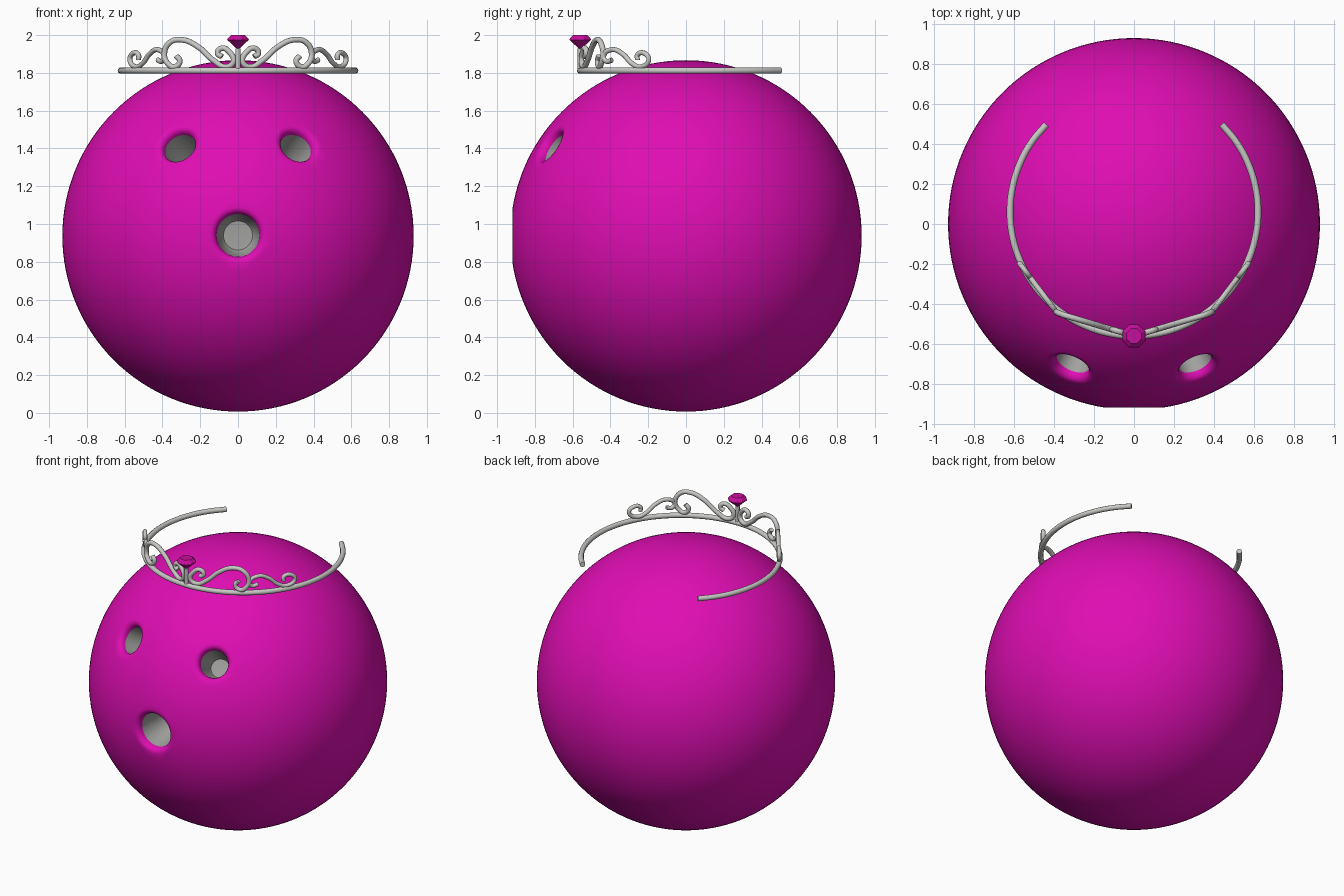
import bpy, bmesh, math
from mathutils import Vector

if "Cube" in bpy.data.objects:
    bpy.data.objects.remove(bpy.data.objects["Cube"])


def material(name, rgb):
    m = bpy.data.materials.new(name)
    m.diffuse_color = (*rgb, 1)
    m.use_nodes = True
    m.node_tree.nodes["Principled BSDF"].inputs["Base Color"].default_value = m.diffuse_color
    return m


MAGENTA = material("magenta", (0.74, 0.004, 0.45))
GREY = material("hole grey", (0.36, 0.36, 0.35))
SILVER = material("silver", (0.58, 0.58, 0.56))
GEM = material("gem pink", (0.58, 0.004, 0.34))

R, CENTRE = 0.93, Vector((0, 0, 0.937))


def activate(ob):
    bpy.ops.object.select_all(action='DESELECT')
    ob.select_set(True)
    bpy.context.view_layer.objects.active = ob


def lathe(name, profile, sides, mats, grey_from=None):
    """Spin (radius, height) points round z; bands from grey_from on use slot 1."""
    bm = bmesh.new()
    rings = []
    for r, h in profile:
        n = 1 if r == 0 else sides
        rings.append([bm.verts.new((r * math.cos(2 * math.pi * (i + .5) / sides),
                                    r * math.sin(2 * math.pi * (i + .5) / sides), h))
                      for i in range(n)])
    for k, (a, b) in enumerate(zip(rings, rings[1:])):
        for i in range(sides):
            quad = [a[i % len(a)], a[(i + 1) % len(a)], b[(i + 1) % len(b)], b[i % len(b)]]
            f = bm.faces.new(list(dict.fromkeys(quad)))
            f.material_index = 1 if grey_from is not None and k >= grey_from else 0
    bmesh.ops.recalc_face_normals(bm, faces=bm.faces)
    me = bpy.data.meshes.new(name)
    bm.to_mesh(me)
    bm.free()
    for m in mats:
        me.materials.append(m)
    ob = bpy.data.objects.new(name, me)
    bpy.context.collection.objects.link(ob)
    return ob


# Ball
bpy.ops.mesh.primitive_uv_sphere_add(segments=128, ring_count=64, radius=R, location=CENTRE)
ball = bpy.context.object
ball.name = "ball"
ball.data.materials.append(MAGENTA)
ball.data.materials.append(GREY)

# Finger holes with rounded magenta lips and grey tapered bores
for x, dz, r in ((0, 0.003, 0.113), (-0.32, 0.485, 0.087), (0.32, 0.485, 0.087)):
    w = 0.035
    top = math.sqrt(R * R - (r + w) ** 2)
    profile = [(0, R + .08), (r + w + .03, R + .08), (r + w, top),
               (r + .6 * w, top - .003), (r + .3 * w, top - .011), (r + .1 * w, top - .022),
               (r, top - .04), (r * .8, top - .24), (r * .68, top - .26), (0, top - .265)]
    cutter = lathe("hole_cutter", profile, 48, (MAGENTA, GREY), 6)
    axis = Vector((x, -math.sqrt(R * R - x * x - dz * dz), dz))
    cutter.location = CENTRE
    cutter.rotation_euler = axis.to_track_quat('Z', 'Y').to_euler()
    mod = ball.modifiers.new("hole", 'BOOLEAN')
    mod.operation, mod.solver, mod.object = 'DIFFERENCE', 'EXACT', cutter
    bpy.context.view_layer.update()
    activate(ball)
    bpy.ops.object.modifier_apply(modifier=mod.name)
    bpy.data.objects.remove(cutter)
activate(ball)
bpy.ops.object.shade_smooth_by_angle(angle=math.radians(35))


def tube(name, points, radius):
    """Smooth round wire through the points, as a mesh."""
    cu = bpy.data.curves.new(name, 'CURVE')
    cu.dimensions = '3D'
    cu.bevel_depth, cu.bevel_resolution = radius, 3
    cu.resolution_u, cu.use_fill_caps = 6, True
    sp = cu.splines.new('BEZIER')
    sp.bezier_points.add(len(points) - 1)
    for bp, p in zip(sp.bezier_points, points):
        bp.co = p
        bp.handle_left_type = bp.handle_right_type = 'AUTO'
    cu.materials.append(SILVER)
    ob = bpy.data.objects.new(name, cu)
    bpy.context.collection.objects.link(ob)
    activate(ob)
    bpy.ops.object.convert(target='MESH')
    ob = bpy.context.object
    bpy.ops.object.shade_smooth_by_angle(angle=math.radians(40))
    return ob


# Open tiara band
BAND = 0.62
end = math.radians(45)
band = []
for i in range(25):
    a = end - (math.pi + 2 * end) * i / 24
    band.append((BAND * math.cos(a), 0.06 + BAND * math.sin(a), 1.812))
tube("tiara_band", band, 0.017)


# Scrolls lie in two flat panels on each side
def panel_y(x):
    if x < 0.385:
        return -0.56 + 0.115 * x / 0.385
    return -0.445 + 0.245 * (x - 0.385) / 0.185


LARGE = [(.085, 1.885), (.108, 1.905), (.085, 1.931), (.045, 1.91), (.024, 1.86),
         (.06, 1.832), (.13, 1.866), (.21, 1.937), (.295, 1.975), (.36, 1.962),
         (.39, 1.90), (.372, 1.85), (.335, 1.832), (.308, 1.862), (.328, 1.89)]
SMALL = [(.425, 1.868), (.402, 1.862), (.392, 1.89), (.425, 1.923), (.468, 1.9),
         (.505, 1.85), (.54, 1.832), (.572, 1.868), (.556, 1.903), (.527, 1.895),
         (.527, 1.868)]
for side, s in (("left", -1), ("right", 1)):
    for size, pts, r in (("large", LARGE, .015), ("small", SMALL, .0135)):
        tube(f"{size}_scroll_{side}", [(s * x, panel_y(x), z) for x, z in pts], r)

# Gem post and faceted gem
tube("gem_post", [(0, -.56, 1.812), (0, -.56, 1.93)], 0.014)
gem = lathe("gem", [(0, 1.922), (.062, 1.975), (.058, 1.983), (.04, 2.0), (0, 2.0)], 8, (GEM,))
gem.location.y = -0.56
